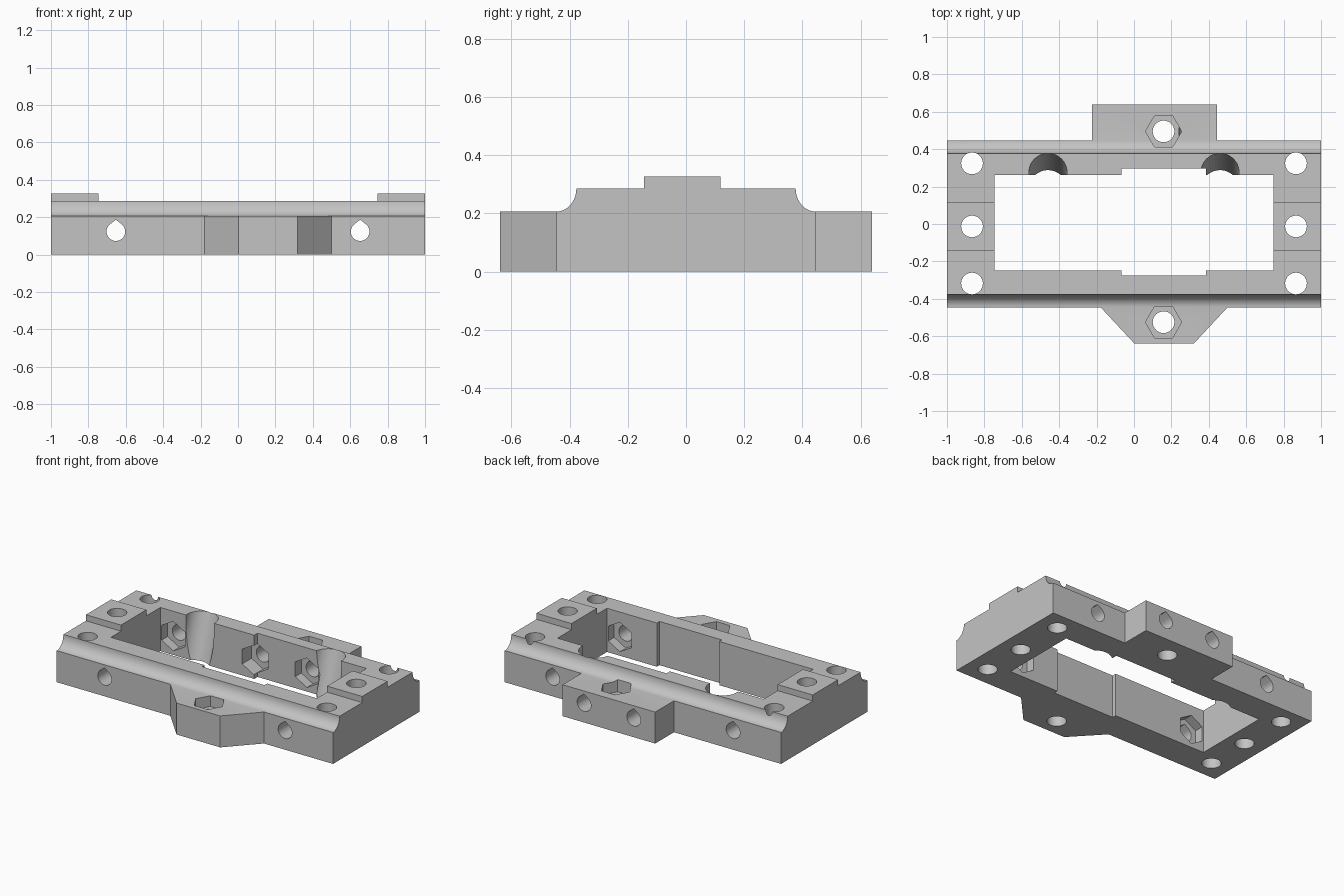
import bpy, bmesh, math
from mathutils import Vector, Matrix

if "Cube" in bpy.data.objects:
    bpy.data.objects.remove(bpy.data.objects["Cube"])

grey = bpy.data.materials.new("plain grey")
grey.diffuse_color = (0.55, 0.55, 0.55, 1)
grey.use_nodes = True
grey.node_tree.nodes["Principled BSDF"].inputs["Base Color"].default_value = grey.diffuse_color

# Each axis maps a 2D outline (u, v) and a distance d to a point
AXES = {
    "x": lambda u, v, d: (d, u, v),
    "y": lambda u, v, d: (u, d, v),
    "z": lambda u, v, d: (u, v, d),
}


def prism(name, outline, axis, lo, hi):
    """Extrude a closed outline along an axis."""
    place = AXES[axis]
    bm = bmesh.new()
    a = [bm.verts.new(place(u, v, lo)) for u, v in outline]
    b = [bm.verts.new(place(u, v, hi)) for u, v in outline]
    bm.faces.new(a)
    bm.faces.new(b)
    n = len(a)
    for i in range(n):
        j = (i + 1) % n
        bm.faces.new((a[i], a[j], b[j], b[i]))
    bmesh.ops.recalc_face_normals(bm, faces=bm.faces)
    mesh = bpy.data.meshes.new(name)
    bm.to_mesh(mesh)
    bm.free()
    mesh.materials.append(grey)
    ob = bpy.data.objects.new(name, mesh)
    bpy.context.collection.objects.link(ob)
    return ob


def rect(u0, u1, v0, v1):
    return [(u0, v0), (u1, v0), (u1, v1), (u0, v1)]


def ring(cu, cv, r, n, start=0.0):
    return [(cu + r * math.cos(start + 2 * math.pi * i / n),
             cv + r * math.sin(start + 2 * math.pi * i / n)) for i in range(n)]


def teardrop(cu, cv, r, tip=1.27):
    half = math.acos(1 / tip)
    a0, sweep, n = math.pi / 2 + half, 2 * (math.pi - half), 28
    pts = [(cu + r * math.cos(a0 + sweep * i / n),
            cv + r * math.sin(a0 + sweep * i / n)) for i in range(n + 1)]
    return pts + [(cu, cv + r * tip)]


def combine(target, tool, operation):
    mod = target.modifiers.new(tool.name, "BOOLEAN")
    mod.operation = operation
    mod.solver = "EXACT"
    mod.object = tool
    bpy.context.view_layer.objects.active = target
    bpy.ops.object.modifier_apply(modifier=mod.name)
    bpy.data.objects.remove(tool, do_unlink=True)


EDGE, SHOULDER, LOW, DECK, PAD = 0.446, 0.377, 0.206, 0.286, 0.326
HOLE_Z, NUT = 0.123, 0.0965

# Frame body: cross-section with a concave cove along both long edges
cove = [(EDGE - (EDGE - SHOULDER) * math.sin(t), DECK - (DECK - LOW) * math.cos(t))
        for t in (math.pi / 2 * i / 12 for i in range(13))]
section = [(EDGE, 0)] + cove + [(-y, z) for y, z in reversed(cove)] + [(-EDGE, 0)]
frame = prism("frame", section, "x", -1, 1)

# Raised end pads
for x0, x1 in ((-1, -0.7), (0.7, 1)):
    combine(frame, prism("end_pad", rect(x0, x1, -0.144, 0.118), "z", 0.2, PAD), "UNION")

# Mounting tabs on the front and back
front_tab = [(-0.178, -EDGE), (0.003, -0.64), (0.319, -0.64), (0.5, -EDGE),
             (0.5, -0.4), (-0.178, -0.4)]
combine(frame, prism("front_tab", front_tab, "z", 0, LOW), "UNION")
combine(frame, prism("back_tab", rect(-0.225, 0.445, 0.4, 0.64), "z", 0, LOW), "UNION")

# Central window with a shallow relief on both long sides
window = [(-0.746, -0.249), (-0.067, -0.249), (-0.067, -0.276), (0.385, -0.276),
          (0.385, -0.249), (0.746, -0.249), (0.746, 0.263), (0.385, 0.263),
          (0.385, 0.297), (-0.067, 0.297), (-0.067, 0.263), (-0.746, 0.263)]
combine(frame, prism("window", window, "z", -0.1, 0.5), "DIFFERENCE")

# Vertical screw holes in the end rails
for x in (-0.866, 0.866):
    for y in (-0.318, -0.013, 0.324):
        combine(frame, prism("screw_hole", ring(x, y, 0.058, 32), "z", -0.1, 0.5), "DIFFERENCE")

# Vertical tab holes with hexagonal nut pockets on top
for y in (-0.525, 0.495):
    combine(frame, prism("tab_hole", ring(0.158, y, 0.058, 32), "z", -0.1, 0.5), "DIFFERENCE")
    combine(frame, prism("tab_nut", ring(0.158, y, NUT, 6), "z", LOW - 0.07, 0.4), "DIFFERENCE")

# Horizontal teardrop holes with nut pockets inside the window
for x in (-0.653, 0.653):
    combine(frame, prism("cross_hole", teardrop(x, HOLE_Z, 0.05), "y", -0.7, 0.7), "DIFFERENCE")
    combine(frame, prism("cross_nut", ring(x, HOLE_Z, NUT, 6, math.pi / 2), "y",
                         -0.31, 0.325), "DIFFERENCE")
for x in (-0.07, 0.29):
    combine(frame, prism("back_hole", teardrop(x, HOLE_Z, 0.05), "y", 0.2, 0.8), "DIFFERENCE")
    combine(frame, prism("back_nut", ring(x, HOLE_Z, NUT, 6, math.pi / 2), "y",
                         0.2, 0.36), "DIFFERENCE")

# Slanted round channels in the inner back wall
slope = 0.09 / 0.286
for x in (-0.46, 0.46):
    channel = prism("channel", ring(x, 0.186, 0.102, 48), "z", -0.1, 0.5)
    for v in channel.data.vertices:
        v.co.y += slope * v.co.z
    combine(frame, channel, "DIFFERENCE")

# Smooth the round surfaces, keep edges crisp
bpy.ops.object.select_all(action="DESELECT")
frame.select_set(True)
bpy.context.view_layer.objects.active = frame
bpy.ops.object.shade_smooth_by_angle(angle=math.radians(30))
